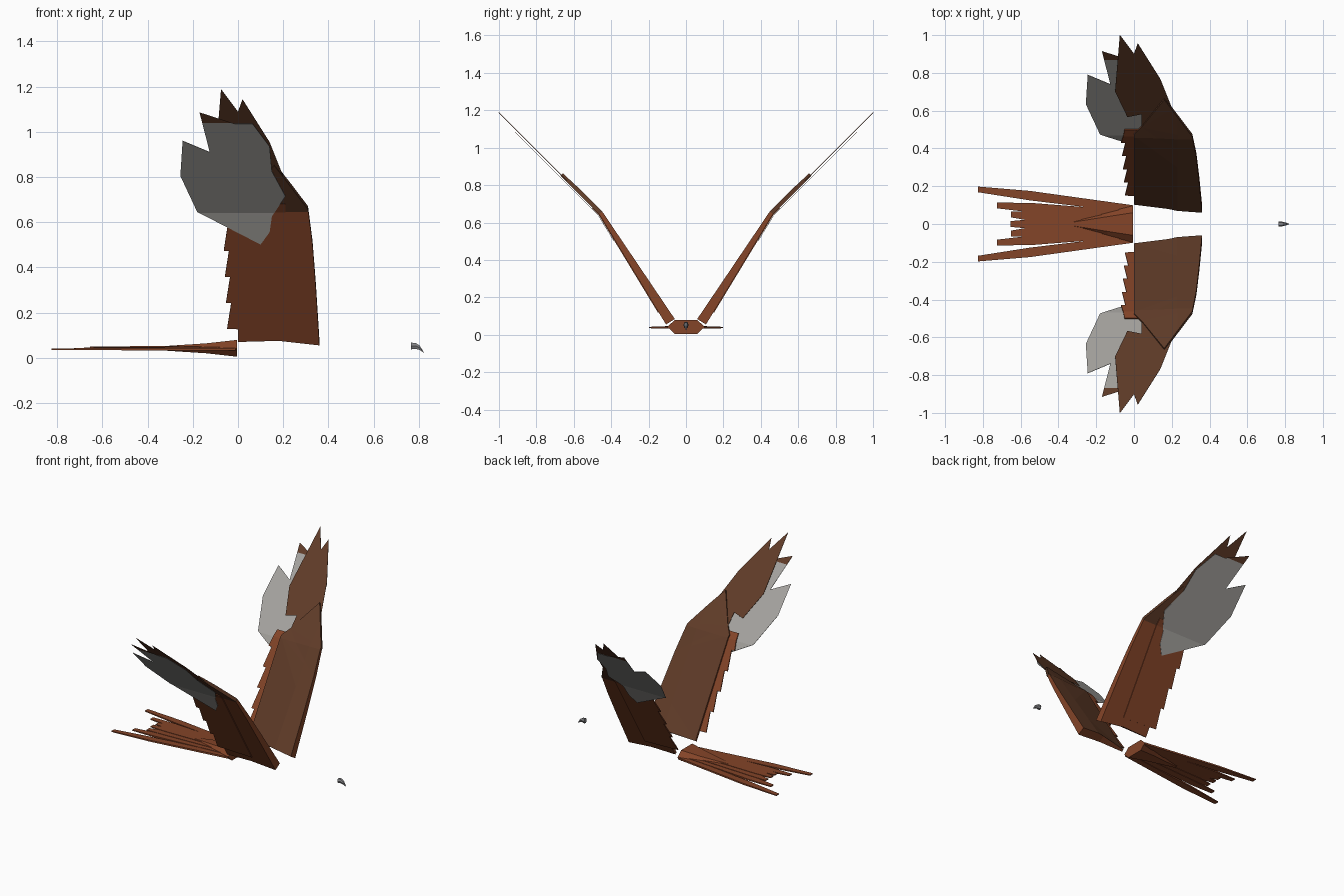
import bpy
import bmesh
from mathutils import Vector

cube = bpy.data.objects.get("Cube")
if cube:
    bpy.data.objects.remove(cube, do_unlink=True)


def material(name, rgb):
    m = bpy.data.materials.new(name)
    m.use_nodes = True
    color = (*rgb, 1.0)
    m.diffuse_color = color
    m.node_tree.nodes["Principled BSDF"].inputs["Base Color"].default_value = color
    return m


RUST = material("rust", (0.23, 0.058, 0.021))
BROWN = material("dark_brown", (0.115, 0.044, 0.021))
GREY = material("feather_grey", (0.37, 0.36, 0.34))
HORN = material("beak_grey", (0.24, 0.24, 0.25))

ELBOW = 0.645   # height of the bend in the wing
TIP = 1.045     # height where the feather tips turn dark


def finish(bm, name, mats):
    bmesh.ops.recalc_face_normals(bm, faces=bm.faces[:])
    mesh = bpy.data.meshes.new(name)
    bm.to_mesh(mesh)
    bm.free()
    for m in mats:
        mesh.materials.append(m)
    obj = bpy.data.objects.new(name, mesh)
    bpy.context.collection.objects.link(obj)
    return obj


def plate(outline, cuts, low, high):
    """Closed plate in flat (x, s, w) space; high may depend on x and s."""
    bm = bmesh.new()
    face = bm.faces.new([bm.verts.new((x, s, low)) for x, s in outline])
    bmesh.ops.triangulate(bm, faces=[face])
    for co, no in cuts:
        bmesh.ops.bisect_plane(bm, geom=bm.verts[:] + bm.edges[:] + bm.faces[:],
                               dist=1e-5, plane_co=co, plane_no=no)
    new = bmesh.ops.extrude_face_region(bm, geom=bm.faces[:])["geom"]
    for v in new:
        if isinstance(v, bmesh.types.BMVert):
            v.co.z = high(v.co.x, v.co.y)
    bmesh.ops.recalc_face_normals(bm, faces=bm.faces[:])
    return bm


def bend(bm, side):
    """Fold the flat plate along the raised wing, on side +1 or -1."""
    arm_n = Vector((0, -0.855, 0.52))
    hand_n = Vector((0, -0.707, 0.707))
    for v in bm.verts:
        x, s, w = v.co
        if s < ELBOW - 1e-4:
            y, n = 0.11 + (s - 0.06) * 0.607, arm_n
        else:
            y, n = 0.465 + (s - ELBOW), hand_n
            if s < ELBOW + 1e-4:
                n = (arm_n + hand_n).normalized()
        p = Vector((x, y, s)) + n * w
        v.co = (p.x, p.y * side, p.z)


def wing_part(name, outline, cuts, low, high, mats, rule, side):
    bm = plate(outline, cuts, low, high)
    for f in bm.faces:
        f.normal_update()
        f.material_index = rule(f.calc_center_median(), f.normal)
    bend(bm, side)
    return finish(bm, name, mats)


ELBOW_CUT = ((0, ELBOW, 0), (0, 1, 0))
TIP_CUT = ((0, TIP, 0), (0, 1, 0))
RIDGE_CUT = ((0.23, 0, 0), (1, 0, 0))

ARM = [(0, 0.07), (0.18, 0.075), (0.36, 0.055), (0.345, 0.3), (0.33, 0.5),
       (0.31, 0.655), (0.20, 0.80), (0.16, 0.85), (0.04, 0.70), (0, 0.66)]
HAND = [(0.31, 0.655), (0.20, 0.80), (0.14, 0.95), (0.02, 1.14), (0, 1.085),
        (-0.075, 1.185), (-0.10, 0.885), (-0.035, 0.75), (0.04, 0.765),
        (0.04, 0.70), (0.10, 0.66)]
FINGERS = [(0.10, 0.505), (0.14, 0.56), (0.15, 0.63), (0.21, 0.72),
           (0.15, 0.83), (0.14, 0.94), (0.065, 1.04), (-0.015, 1.04),
           (-0.045, 1.0), (-0.17, 1.09), (-0.125, 0.915), (-0.245, 0.965),
           (-0.17, 0.81), (-0.255, 0.81), (-0.18, 0.65)]


def arm_top(x, s):
    # thick at the leading edge and root, thin at the trailing edge and elbow
    t = 0.055 - 0.033 * min(1, (s - 0.06) / (ELBOW - 0.06))
    return max(0.012, t * min(1, 0.3 + 0.7 * x / 0.23))


def arm_rule(c, n):
    return 1 if c.y > ELBOW or n.z > 0.4 else 0


for side, label in ((1, "left"), (-1, "right")):
    wing_part(label + "_wing_arm", ARM, [ELBOW_CUT, RIDGE_CUT], 0, arm_top,
              [RUST, BROWN], arm_rule, side)
    wing_part(label + "_wing_hand", HAND, [ELBOW_CUT], 0.004,
              lambda x, s: 0.006, [BROWN], lambda c, n: 0, side)
    wing_part(label + "_finger_feathers", FINGERS, [ELBOW_CUT, TIP_CUT], -0.008,
              lambda x, s: -0.006, [GREY, BROWN],
              lambda c, n: int(c.y > TIP), side)
    # row of stepped flight feathers along the trailing edge
    for i in range(5):
        a = 0.13 + 0.115 * i
        b = min(a + 0.115, 0.68)
        out = -0.048 - 0.005 * i
        quad = [(0.21, a - 0.01), (0.21, b), (out + 0.018, b), (out, a)]
        wing_part(f"{label}_flight_feather_{i + 1}", quad, [ELBOW_CUT], -0.004,
                  lambda x, s: 0.003, [RUST], lambda c, n: 0, side)


def loft(name, rings, mat):
    """Solid skinned through rings of points with equal counts."""
    bm = bmesh.new()
    loops = [[bm.verts.new(p) for p in ring] for ring in rings]
    n = len(loops[0])
    for a, b in zip(loops, loops[1:]):
        for i in range(n):
            j = (i + 1) % n
            bm.faces.new((a[i], a[j], b[j], b[i]))
    bm.faces.new(loops[0])
    bm.faces.new(loops[-1])
    return finish(bm, name, [mat])


def hexagon(x, z, half_w, half_h):
    shape = ((1, 0), (0.6, 1), (-0.6, 1), (-1, 0), (-0.6, -1), (0.6, -1))
    return [(x, u * half_w, z + v * half_h) for u, v in shape]


# Tail base tapering into the fan
loft("tail_base", [hexagon(-0.005, 0.042, 0.10, 0.037),
                   hexagon(-0.14, 0.042, 0.065, 0.022),
                   hexagon(-0.34, 0.042, 0.012, 0.009)], RUST)

# Tail fan: tip x, tip y, middle y, root y for each feather pair
FAN = [(-0.655, 0, 0, 0), (-0.65, 0.05, 0.042, 0.025),
       (-0.725, 0.098, 0.087, 0.05), (-0.825, 0.183, 0.15, 0.08)]
for i, (tip_x, tip_y, mid_y, root_y) in enumerate(FAN):
    for side in ((1, -1) if i else (1,)):
        z = 0.046 - 0.0025 * i
        rings = []
        for x, y, half, h in ((-0.01, root_y, 0.02, 0.006),
                              (-0.55, mid_y, 0.025, 0.005),
                              (tip_x, tip_y, 0.015, 0.003)):
            y *= side
            rings.append([(x, y - half, z - h), (x, y + half, z - h),
                          (x, y + half, z + h), (x, y - half, z + h)])
        loft(f"tail_feather_{i}_{'left' if side > 0 else 'right'}", rings, RUST)

# Hooked beak
loft("beak", [hexagon(0.765, 0.052, 0.014, 0.015),
              hexagon(0.785, 0.053, 0.012, 0.013),
              hexagon(0.803, 0.045, 0.008, 0.010),
              hexagon(0.822, 0.024, 0.001, 0.001)], HORN)
